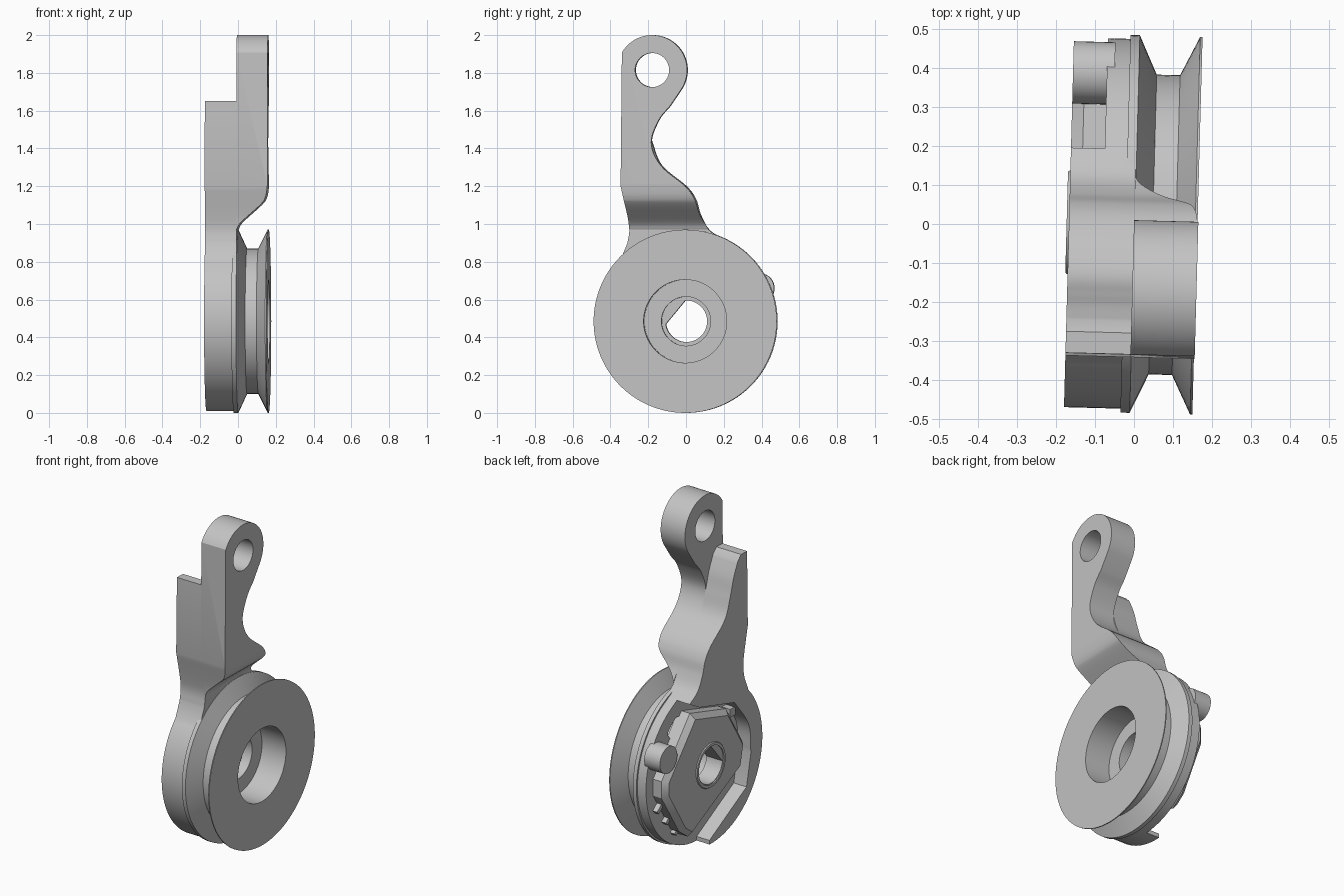
import bpy, bmesh, math
from mathutils import Matrix, Vector

cube = bpy.data.objects.get("Cube")
if cube:
    bpy.data.objects.remove(cube, do_unlink=True)

AXLE = 0.485      # height of the axle
LEFT = -0.167     # outer face of the housing
FLOOR = -0.08     # floor of the sensor recess
YAW = Matrix.Rotation(-0.027, 4, 'Z')

grey = bpy.data.materials.new("plain grey")
grey.use_nodes = True
grey.diffuse_color = (0.55, 0.55, 0.55, 1)
grey.node_tree.nodes["Principled BSDF"].inputs["Base Color"].default_value = (0.55, 0.55, 0.55, 1)


def arc(cy, cz, r, a0, a1, n=48):
    steps = [math.radians(a0 + (a1 - a0) * i / n) for i in range(n + 1)]
    return [(cy + r * math.cos(a), cz + r * math.sin(a)) for a in steps]


def circle(cy, cz, r, n=64):
    return arc(cy, cz, r, 0, 360, n)[:-1]


def smooth(points, n=6):
    """Rounded path through a few points."""
    p = [Vector(q) for q in points]
    p = [2 * p[0] - p[1]] + p + [2 * p[-1] - p[-2]]
    out = []
    for a, b, c, d in zip(p, p[1:], p[2:], p[3:]):
        for i in range(n):
            t = i / n
            out.append(tuple(0.5 * (2 * b + (c - a) * t + (2 * a - 5 * b + 4 * c - d) * t * t
                                    + (3 * b - a - 3 * c + d) * t ** 3)))
    return out + [tuple(points[-1])]


def make(name, bm):
    bmesh.ops.recalc_face_normals(bm, faces=bm.faces)
    mesh = bpy.data.meshes.new(name)
    bm.to_mesh(mesh)
    bm.free()
    mesh.materials.append(grey)
    ob = bpy.data.objects.new(name, mesh)
    bpy.context.collection.objects.link(ob)
    return ob


def prism(name, outline, lo, hi, axis='X', chamfer=0):
    """Extrude an outline along x (or y), chamfering the low end if asked."""
    bm = bmesh.new()
    place = (lambda a, b: (lo, a, b)) if axis == 'X' else (lambda a, b: (a, lo, b))
    base = bm.faces.new([bm.verts.new(place(a, b)) for a, b in outline])
    edges = list(base.edges)
    res = bmesh.ops.extrude_face_region(bm, geom=[base], use_keep_orig=True)
    move = Vector((hi - lo, 0, 0)) if axis == 'X' else Vector((0, hi - lo, 0))
    bmesh.ops.translate(bm, verts=[g for g in res["geom"] if isinstance(g, bmesh.types.BMVert)], vec=move)
    bmesh.ops.recalc_face_normals(bm, faces=bm.faces)
    if chamfer:
        bmesh.ops.bevel(bm, geom=edges, offset=chamfer, segments=1, affect='EDGES')
    return make(name, bm)


def lathe(name, profile, n=96):
    """Spin a closed (x, radius) profile about the axle."""
    bm = bmesh.new()
    rings = []
    for i in range(n):
        a = 2 * math.pi * i / n
        rings.append([bm.verts.new((x, r * math.cos(a), AXLE + r * math.sin(a))) for x, r in profile])
    m = len(profile)
    for i in range(n):
        p, q = rings[i], rings[(i + 1) % n]
        for j in range(m):
            k = (j + 1) % m
            bm.faces.new((p[j], p[k], q[k], q[j]))
    return make(name, bm)


def cut(ob, *cutters):
    for c in cutters:
        mod = ob.modifiers.new("cut", 'BOOLEAN')
        mod.operation, mod.solver, mod.object = 'DIFFERENCE', 'EXACT', c
        bpy.context.view_layer.objects.active = ob
        bpy.ops.object.modifier_apply(modifier=mod.name)


# Edges shared by the two halves of the lever
rear_edge = [(-0.18, 1.43), (-0.13, 1.31), (0, 1.2), (0.05, 1.13), (0.075, 1.05), (0.12, 0.97)]
front_edge = [(-0.30, 0.97), (-0.31, 1.05), (-0.342, 1.2)]

# Housing: round base with the lower half of the lever
housing = prism("housing",
                arc(0, AXLE, 0.475, 60, -223, 96)
                + smooth([(-0.31, 0.9)] + front_edge)
                + [(-0.335, 1.65), (-0.28, 1.65)]
                + smooth([(-0.25, 1.62), (-0.21, 1.53)] + rear_edge + [(0.2, 0.917)]),
                LEFT, 0)

# Lever arm with the eye at the top
arm = prism("lever_arm",
            arc(-0.175, 1.815, 0.185, 150, -33)
            + smooth([(-0.08, 1.625), (-0.14, 1.55)] + rear_edge) + smooth(front_edge),
            0, 0.165)

# Cutters
slope = prism("slope_cutter", [(-0.1, 0.9), (-0.1, 0.97)]
              + smooth([(0, 0.97), (0.025, 1.01), (0.125, 1.1), (0.153, 1.14), (0.164, 1.2), (0.166, 1.26)])
              + [(0.3, 1.26), (0.3, 0.9)], -0.7, 0.7, 'Y')
eye = prism("eye_cutter", circle(-0.175, 1.815, 0.09), -0.3, 0.3)
recess = prism("recess_cutter", [(0.01, -0.1), (0.01, 0.035)]
               + [(-0.33, 0.23)] + smooth([(-0.37, 0.42), (-0.35, 0.6), (-0.22, 0.78)])
               + [(0.1, 0.87), (0.24, 0.95), (0.6, 0.95), (0.6, -0.1)], -0.4, FLOOR)
bore = prism("bore_cutter", circle(0, AXLE, 0.13), -0.3, 0.3)
shaft = prism("shaft_cutter", arc(0, AXLE, 0.11, 93, -172), -0.3, 0.3)
slot = prism("slot_cutter", arc(0.24, 0.75, 0.033, -130, 50, 16) + arc(0.19, 0.79, 0.033, 50, 230, 16),
             -0.3, 0.045)

# Grooved pulley with a deep bore
pulley = lathe("pulley", [(0.163, 0.22), (0.163, 0.485), (0.157, 0.485), (0.108, 0.385), (0.048, 0.385),
                          (0.002, 0.485), (-0.022, 0.485), (-0.022, 0.15), (0, 0.15), (0, 0.22)])

# Sensor plate in the recess, with a low collar round the shaft hole
plate = prism("sensor_plate", [(0.15, 0.845), (-0.18, 0.75), (-0.33, 0.5), (-0.3, 0.36),
                               (0.17, 0.11), (0.25, 0.17), (0.41, 0.43), (0.41, 0.53)],
              LEFT, FLOOR + 0.02, chamfer=0.03)
collar = lathe("shaft_collar", [(LEFT - 0.006, 0.115), (LEFT - 0.006, 0.13), (LEFT + 0.01, 0.14),
                                (LEFT + 0.01, 0.115)])

cut(arm, slope, eye)
cut(housing, recess, bore, slot)
cut(plate, shaft)
cut(pulley, slot)

# Round post on the rim, and a small clip by the lever
post = prism("rim_post", circle(0.385, 0.66, 0.08, 40), LEFT, FLOOR + 0.02)
clip = prism("plate_clip", [(-0.27, 0.68), (-0.22, 0.68), (-0.22, 0.73), (-0.27, 0.73)], LEFT + 0.03, FLOOR + 0.01)
parts = [arm, housing, plate, pulley, collar, post, clip]

# Contact pins along the lower edge of the plate
out, side = Vector((0.75, -0.66)), Vector((0.66, 0.75))
for i in range(3):
    foot = Vector((0.2, 0.18)).lerp(Vector((0.36, 0.37)), i / 2)
    corners = [foot + out * u + side * v for u, v in ((0, -0.012), (0.06, -0.012), (0.06, 0.012), (0, 0.012))]
    parts.append(prism(f"contact_pin_{i + 1}", corners, FLOOR - 0.03, FLOOR + 0.01))

for c in (slope, eye, recess, bore, shaft, slot):
    bpy.data.objects.remove(c, do_unlink=True)

# Turn the whole model slightly and smooth the round surfaces
bpy.ops.object.select_all(action='DESELECT')
for ob in parts:
    ob.data.transform(YAW)
    ob.select_set(True)
bpy.context.view_layer.objects.active = housing
bpy.ops.object.shade_smooth_by_angle(angle=math.radians(30))
